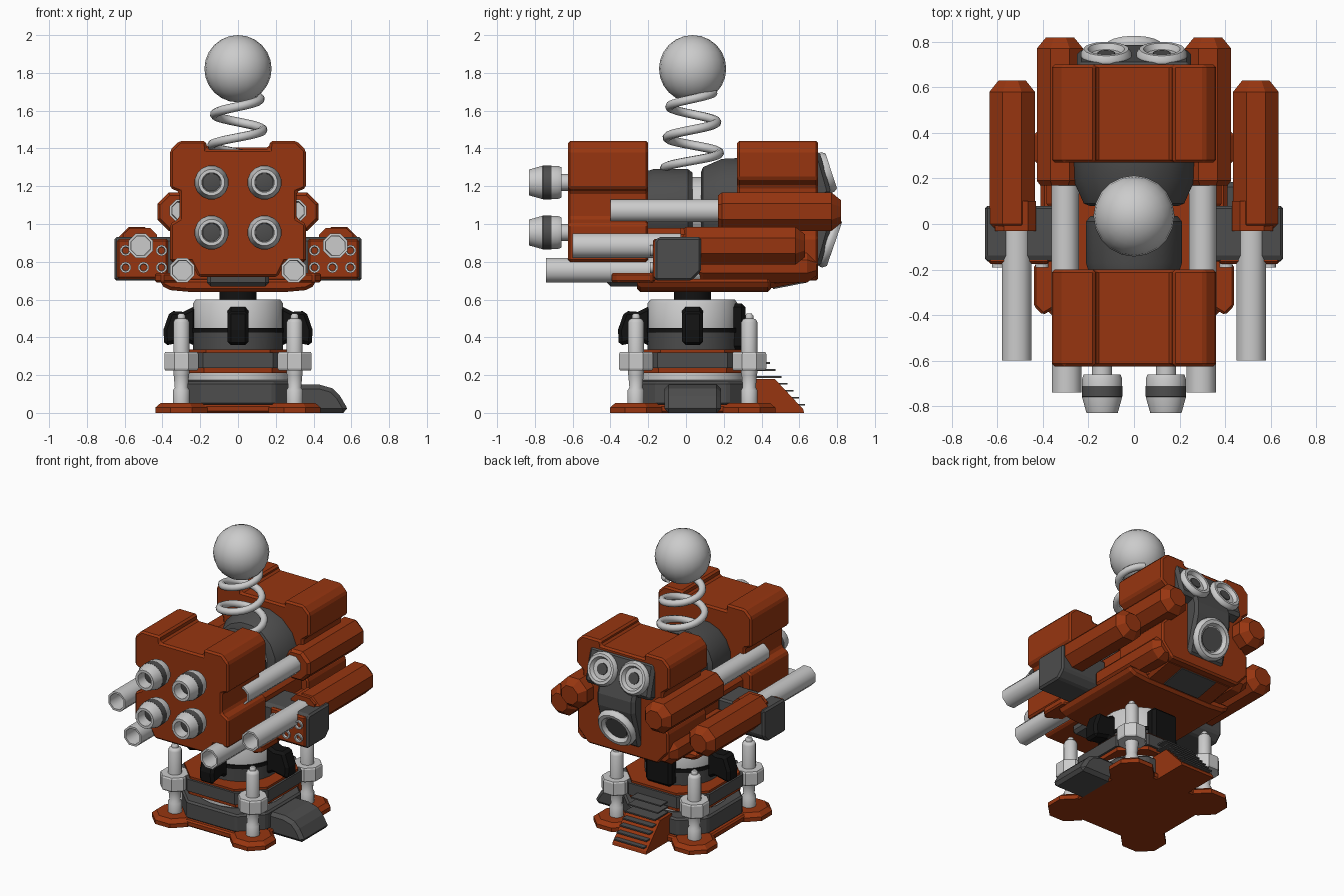
import bpy, bmesh
from math import sin, cos, pi, radians
from mathutils import Vector

if "Cube" in bpy.data.objects:
    bpy.data.objects.remove(bpy.data.objects["Cube"])


def mat(name, c):
    m = bpy.data.materials.new(name)
    m.diffuse_color = (*c, 1)
    m.use_nodes = True
    m.node_tree.nodes["Principled BSDF"].inputs["Base Color"].default_value = m.diffuse_color
    return m


ORANGE = mat("burnt_orange", (0.31, 0.036, 0.005))
DARK = mat("dark_grey", (0.075, 0.075, 0.075))
BLACK = mat("black", (0.006, 0.006, 0.006))
CY = 0.035  # centre line of the base and turret


def finish(name, bm, m, smooth=False, bevel=0):
    bmesh.ops.recalc_face_normals(bm, faces=bm.faces)
    me = bpy.data.meshes.new(name)
    bm.to_mesh(me)
    bm.free()
    ob = bpy.data.objects.new(name, me)
    bpy.context.collection.objects.link(ob)
    if m:
        me.materials.append(m)
    if bevel:
        b = ob.modifiers.new("chamfer", 'BEVEL')
        b.width, b.segments, b.limit_method, b.angle_limit = bevel, 1, 'ANGLE', radians(40)
    if smooth:
        bpy.ops.object.select_all(action='DESELECT')
        ob.select_set(True)
        bpy.context.view_layer.objects.active = ob
        bpy.ops.object.shade_smooth_by_angle(angle=radians(50 if smooth is True else smooth))
    return ob


def prism(name, pts, axis, a, b, m=None, bevel=0):
    """Extrude a 2D outline along an axis from a to b."""
    put = {'x': lambda p, t: (t, p[0], p[1]), 'y': lambda p, t: (p[0], t, p[1]),
           'z': lambda p, t: (p[0], p[1], t)}[axis]
    bm = bmesh.new()
    lo = [bm.verts.new(put(p, a)) for p in pts]
    hi = [bm.verts.new(put(p, b)) for p in pts]
    bm.faces.new(lo)
    bm.faces.new(hi)
    for i in range(len(pts)):
        j = (i + 1) % len(pts)
        bm.faces.new((lo[i], lo[j], hi[j], hi[i]))
    return finish(name, bm, m, bevel=bevel)


def box(name, x0, x1, y0, y1, z0, z1, m=None, bevel=0):
    x0, x1 = sorted((x0, x1))
    return prism(name, [(x0, y0), (x1, y0), (x1, y1), (x0, y1)], 'z', z0, z1, m, bevel)


def sym(half):
    return half + [(-x, z) for x, z in reversed(half)]


def lathe(name, prof, loc, d=(0, 0, 1), n=16, m=None, smooth=True):
    """Turn (radius, distance) points about direction d; both ends capped."""
    bm = bmesh.new()
    q = Vector(d).to_track_quat('Z', 'Y')
    k = 1 / cos(pi / n) if n <= 8 else 1
    rings = []
    for r, t in prof:
        rings.append([bm.verts.new(Vector(loc) + q @ Vector((r * k * cos(2 * pi * (i + .5) / n),
                      r * k * sin(2 * pi * (i + .5) / n), t))) for i in range(n)])
    for A, B in zip(rings, rings[1:]):
        for i in range(n):
            j = (i + 1) % n
            bm.faces.new((A[i], A[j], B[j], B[i]))
    bm.faces.new(rings[0])
    bm.faces.new(rings[-1])
    return finish(name, bm, m, smooth)


def octa(h, c):
    """Square outline of half size h with corners cut by c, about the base centre."""
    s = [(h, c - h), (h, h - c), (h - c, h), (c - h, h), (-h, h - c), (-h, c - h), (c - h, -h), (h - c, -h)]
    return [(x, y + CY) for x, y in s]


def barrel(name, x, z, y0, y1, r):
    """Open tube running forward from y1 to y0."""
    L = y1 - y0
    lathe(name, [(r, 0), (r, L), (r * .8, L), (r * .75, L - .12)], (x, y1, z), (0, -1, 0), 8)


# ---- base: plate, stacked tiers, corner feet, posts
prism("base_plate", octa(.355, .04), 'z', 0, .045, ORANGE, .01)
prism("lower_tier", octa(.33, .14), 'z', .04, .165, DARK, .012)
lathe("tier_ring", [(.27, .16), (.29, .175), (.29, .215)], (0, CY, 0), n=24)
prism("tier_trim_low", octa(.32, .14), 'z', .212, .24, ORANGE)
prism("upper_tier", octa(.335, .15), 'z', .238, .32, DARK)
prism("tier_trim_top", octa(.32, .15), 'z', .318, .335, ORANGE)
for sx in (-1, 1):
    for sy in (-1, 1):
        p = (sx * .30, CY + sy * .30, 0)
        lathe("foot", [(.138, 0), (.138, .028), (.11, .052)], p, n=8, m=ORANGE, smooth=False)
        lathe("post", [(.045, .05), (.045, .12), (.036, .135), (.042, .2), (.044, .21), (.044, .48),
                       (.036, .495), (.022, .5), (.022, .515), (.014, .525)], p, n=12)
        lathe("post_clamp", [(.085, .225), (.09, .235), (.09, .312), (.085, .322)], p, n=8, smooth=False)

# side housing and rear stairs
prism("side_housing", [(.28, 0), (.58, 0), (.575, .03), (.54, .09), (.5, .13), (.43, .15), (.28, .15)],
      'y', -.115, .185, DARK, .045)
prism("stair_ramp", [(.34, 0), (.625, 0), (.62, .02), (.47, .18), (.34, .18)], 'x', -.13, .13, ORANGE)
for i in range(7):
    y, z = .615 - i * .031, .038 + i * .037
    box("stair_tread", -.115, .115, min(.36, y - .06) if i > 3 else y - .06, y + .015, z, z + .009, DARK)

# ---- turret
lathe("turret_bottom", [(.24, .335), (.245, .43)], (0, CY, 0), n=24, m=DARK)
lathe("turret_band", [(.25, .425), (.25, .45)], (0, CY, 0), n=24, m=BLACK)
lathe("turret_top", [(.24, .445), (.24, .58), (.225, .6)], (0, CY, 0), n=24)
lathe("turret_neck", [(.1, .59), (.1, .68)], (0, CY, 0), n=16, m=BLACK)
for a in (-90, 0, 90):
    c = prism("turret_clamp", [(-.22, .35), (-.28, .38), (-.39, .355), (-.395, .44), (-.36, .54), (-.29, .535),
                               (-.22, .57)], 'x', -.055, .055, BLACK, .018)
    c.location.y = CY
    c.rotation_euler.z = radians(a)
box("turret_door", -.1, .1, .2, .315, .335, .58, BLACK, .02)

# ---- main body
prism("body_floor", sym([(.25, .64), (.36, .65), (.41, .675), (.41, .71)]), 'y', -.26, .45, ORANGE, .02)
for s in (-1, 1):
    prism("floor_wing", [(s * .3, -.34), (s * .4, -.40), (s * .44, -.36), (s * .44, -.18), (s * .3, -.12)],
          'z', .69, .74, ORANGE, .01)
box("body_core", -.3, .3, -.25, .5, .68, .98, ORANGE, .03)
box("belly_block", -.165, .165, -.42, -.2, .67, .75, DARK, .02)
prism("rear_floor", [(.3, .64), (.36, .64), (.45, .66), (.66, .70), (.66, .78), (.3, .78)], 'x', -.27, .27, ORANGE, .02)
prism("rear_hatch", [(.46, .655), (.64, .69), (.64, .72), (.46, .7)], 'x', -.14, .14, DARK)
prism("front_housing", sym([(.165, 1.395), (.17, 1.44), (.31, 1.44), (.36, 1.39), (.36, 1.19), (.31, 1.17),
                            (.31, 1.03), (.36, 1.0), (.36, .80), (.25, .80), (.21, .72)]),
      'y', -.625, -.20, ORANGE, .012)
prism("rear_housing", sym([(.165, 1.405), (.17, 1.44), (.31, 1.44), (.36, 1.39), (.36, 1.24), (.31, 1.2),
                           (.31, .97), (.35, .93), (.35, .79), (.27, .70)]),
      'y', .27, .70, ORANGE, .012)
lathe("front_collar", [(.2, -.22), (.215, -.17), (.215, .01), (.195, .035)], (0, 0, 1.08), (0, 1, 0), 16, DARK, 30)
lathe("collar_core", [(.17, 0), (.17, .12)], (0, 0, 1.08), (0, 1, 0), 24)
lathe("rear_collar", [(.2, .08), (.225, .09), (.27, .19), (.275, .29)], (0, 0, 1.08), (0, 1, 0), 16, DARK, 25)

# ---- four front muzzles
for x in (-.14, .14):
    for z in (.955, 1.22):
        p = (x, -.61, z)
        lathe("muzzle", [(.045, -.02), (.045, .05), (.082, .05), (.09, .07), (.09, .15), (.07, .22),
                         (.052, .22), (.046, .13)], p, (0, -1, 0), 16)
        lathe("muzzle_band", [(.088, .1), (.091, .102), (.091, .148), (.088, .15)], p, (0, -1, 0), 16, DARK)
        lathe("muzzle_bore", [(.045, .1), (.046, .14)], p, (0, -1, 0), 16, DARK)


# ---- side guns, mirrored
def pod(name, x, z, y0, y1, r):
    lathe(name, [(r * .85, y0), (r, y0 + .02), (r, y1 - .05), (r * .6, y1)], (x, 0, z), (0, 1, 0), 8,
          ORANGE, False)


for s in (-1, 1):
    barrel("upper_barrel", s * .302, 1.07, -.40, .2, .06)
    pod("upper_gun_pod", s * .325, 1.065, .17, .82, .102)
    barrel("lower_barrel", s * .295, .755, -.74, .12, .065)
    barrel("outer_barrel", s * .515, .885, -.60, .02, .065)
    pod("outer_gun_pod", s * .535, .885, -.02, .63, .1)
    pod("lower_gun_pod", s * .3, .775, .07, .69, .085)
    prism("gun_mount", [(-.165, .70), (.03, .70), (.08, .75), (.08, .93), (-.15, .93), (-.165, .91)],
          'x', s * .3, s * .655, DARK, .012)
    box("mount_face", s * .37, s * .64, -.175, -.1, .71, .92, ORANGE, .01)
    prism("mount_hump", [(s * .43, .9), (s * .43, .945), (s * .465, .98), (s * .57, .98), (s * .61, .945),
                         (s * .61, .9)], 'y', -.03, .1, ORANGE)
    for x, z in ((.405, .86), (.405, .77), (.5, .77), (.595, .77), (.595, .86)):
        lathe("mount_tube", [(.03, 0), (.03, .02), (.02, .02), (.018, .005)], (s * x, -.17, z), (0, -1, 0), 10)

# ---- rear face: dark plate, two eyes and a round mouth
prism("face_plate", [(.66, 1.36), (.71, 1.36), (.785, 1.12), (.785, 1.04), (.71, .77), (.66, .77)],
      'x', -.145, .145, DARK, .02)
prism("brow_plate", [(.66, 1.39), (.705, 1.39), (.77, 1.16), (.69, 1.13), (.66, 1.13)], 'x', -.25, .25, DARK, .02)


def lamp(name, p, d, r):
    lathe(name + "_rim", [(r * .8, -.05), (r, -.015), (r, .0), (r * .88, .02), (r * .72, .02), (r * .6, -.005)],
          p, d, 20)
    lathe(name + "_lens", [(r * .58, -.02), (r * .56, 0)] if r > .12 else [(r * .36, -.02), (r * .34, .002)],
          p, d, 16, DARK)


for s in (-1, 1):
    lamp("eye", (s * .122, .75, 1.275), (0, .95, .31), .112)
lamp("mouth", (0, .767, .9), (0, .95, -.33), .14)

# ---- spring and ball on top
cu = bpy.data.curves.new("spring", 'CURVE')
cu.dimensions, cu.bevel_depth, cu.bevel_resolution, cu.use_fill_caps = '3D', .024, 2, True
N = 64
sp = cu.splines.new('POLY')
sp.points.add(N)
for i, pt in enumerate(sp.points):
    t = i / N
    a, r = -pi / 2 + t * 4.9 * pi, .15 - .035 * t
    pt.co = (r * cos(a), CY + r * sin(a), 1.295 + .4 * t, 1)
bpy.context.collection.objects.link(bpy.data.objects.new("spring", cu))

bpy.ops.mesh.primitive_uv_sphere_add(segments=20, ring_count=12, radius=.178, location=(0, CY, 1.822))
bpy.context.object.name = "top_ball"
bpy.ops.object.shade_smooth()
